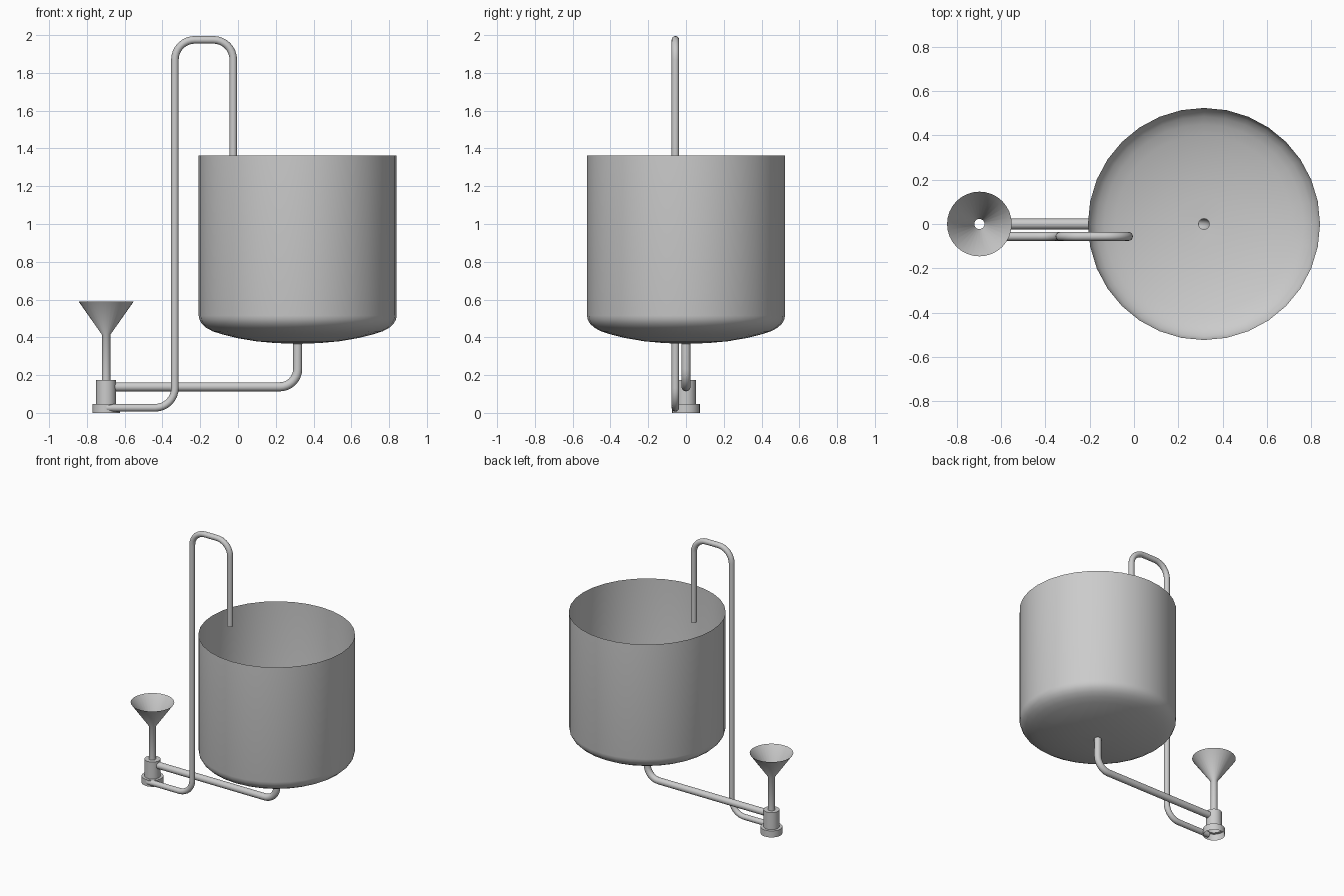
import bpy, bmesh
from math import sin, cos, pi, radians, tan
from mathutils import Vector

if "Cube" in bpy.data.objects:
    bpy.data.objects.remove(bpy.data.objects["Cube"])


def make_object(name, rings, closed_profile=False):
    """Skin a list of point rings into a smooth, open surface."""
    bm = bmesh.new()
    loops = [[bm.verts.new(p) for p in ring] for ring in rings]
    for a, b in zip(loops, loops[1:]):
        n = len(a)
        for i in range(n):
            j = (i + 1) % n
            bm.faces.new((a[i], a[j], b[j], b[i]))
    bmesh.ops.recalc_face_normals(bm, faces=bm.faces)
    mesh = bpy.data.meshes.new(name)
    bm.to_mesh(mesh)
    bm.free()
    obj = bpy.data.objects.new(name, mesh)
    bpy.context.collection.objects.link(obj)
    bpy.ops.object.select_all(action='DESELECT')
    obj.select_set(True)
    bpy.context.view_layer.objects.active = obj
    bpy.ops.object.shade_smooth_by_angle(angle=radians(35))
    return obj


def lathe(name, cx, profile, sides):
    """Spin (radius, height) points about a vertical axis at x = cx."""
    angles = [2 * pi * i / sides for i in range(sides)]
    return make_object(name, [[(cx + r * cos(a), r * sin(a), z) for a in angles]
                              for r, z in profile])


def fillet(points, radius, steps=8):
    """Round the inner corners of an x-z path."""
    pts = [Vector(p) for p in points]
    path = [pts[0]]
    for prev, p, nxt in zip(pts, pts[1:], pts[2:]):
        u, v = (prev - p).normalized(), (nxt - p).normalized()
        half = u.angle(v) / 2
        d = radius / tan(half)
        centre = p + (u + v).normalized() * (radius / sin(half))
        a, b = p + u * d - centre, p + v * d - centre
        total = a.angle(b)
        for i in range(steps + 1):
            t = total * i / steps
            path.append(centre + (a * sin(total - t) + b * sin(t)) / sin(total))
    return path + [pts[-1]]


def pipe(name, corners, y, radius, bend, sides=16):
    """Round tube along a filleted path in the plane at the given y."""
    path = fillet(corners, bend)
    rings = []
    for i, p in enumerate(path):
        t = (path[min(i + 1, len(path) - 1)] - path[max(i - 1, 0)]).normalized()
        # on the straights next to a bend, keep the section square to the run
        n = Vector((-t.y, t.x))
        rings.append([(p.x + n.x * radius * cos(a), y + radius * sin(a),
                       p.y + n.y * radius * cos(a))
                      for a in (2 * pi * k / sides for k in range(sides))])
    return make_object(name, rings)


TANK_X, FUNNEL_X = 0.316, -0.698

# Open tank with a dished bottom and a central drain hole
lathe("tank", TANK_X, [(0.024, 0.371), (0.12, 0.375), (0.22, 0.384), (0.32, 0.401),
                       (0.40, 0.421), (0.45, 0.437), (0.485, 0.456), (0.508, 0.477),
                       (0.52, 0.499), (0.524, 0.52), (0.524, 1.367)], 32)

# Drain pipe from the tank bottom to the mixing body
pipe("drain_pipe", [(TANK_X, 0.375), (TANK_X, 0.143), (-0.65, 0.143)],
     0.0, 0.024, 0.095)

# Funnel with its stem
lathe("funnel", FUNNEL_X, [(0.146, 0.595), (0.023, 0.42), (0.023, 0.178)], 32)

# Hollow mixing body on a wider base
lathe("mixer_body", FUNNEL_X, [(0.023, 0.178), (0.053, 0.178), (0.053, 0.053),
                               (0.073, 0.053), (0.073, 0.005)], 32)

# Return pipe leaving the base sideways, rising and hooking over the tank
pipe("return_pipe", [(-0.695, 0.032), (-0.334, 0.032), (-0.334, 1.98),
                     (-0.025, 1.98), (-0.025, 1.36)], -0.056, 0.02, 0.105)

# Stand everything exactly on the ground
bpy.context.view_layer.update()
low = min(v.co.z for o in bpy.data.objects for v in o.data.vertices)
for o in bpy.data.objects:
    o.location.z -= low
